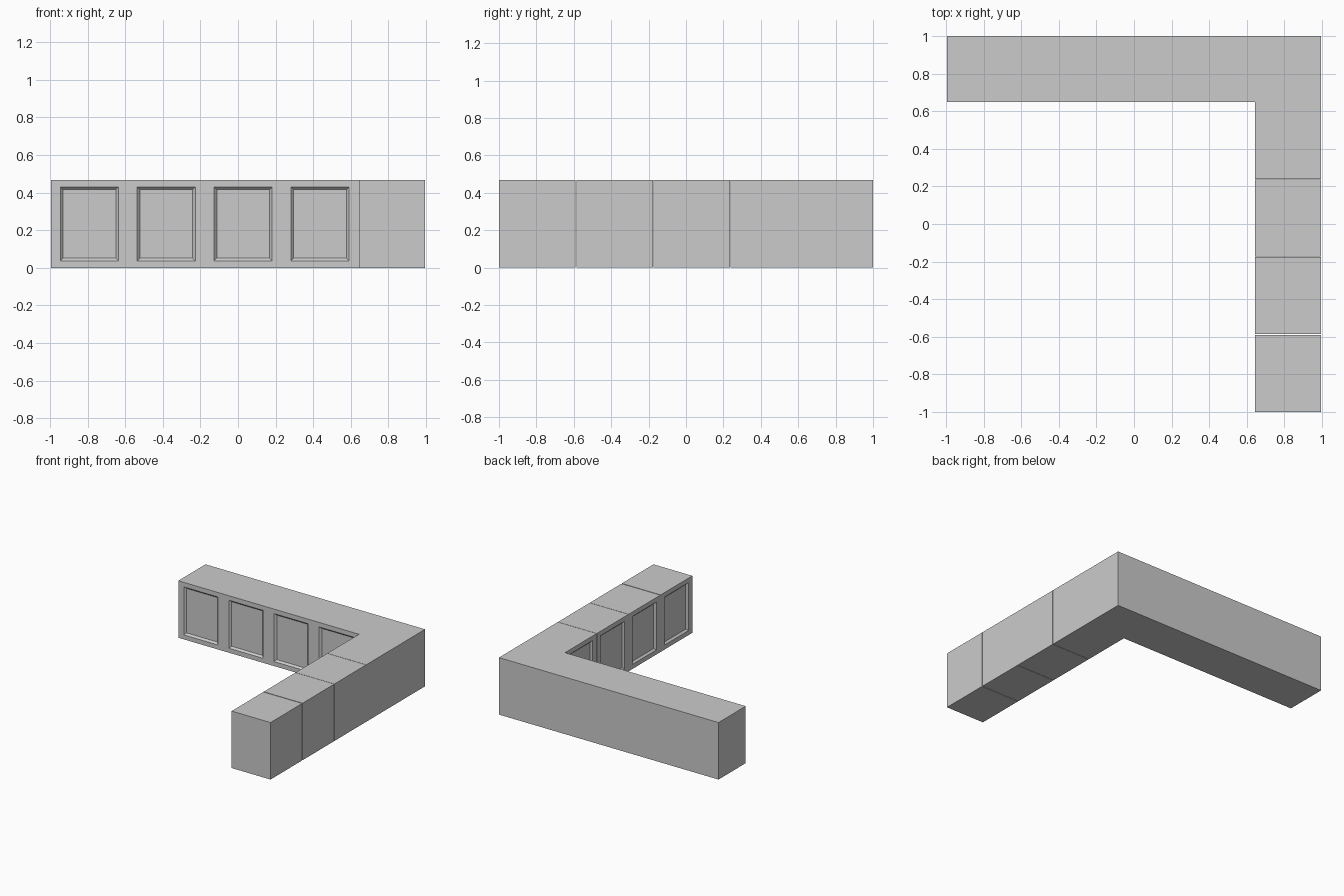
import bpy, bmesh
from math import pi
from mathutils import Matrix

if "Cube" in bpy.data.objects:
    bpy.data.objects.remove(bpy.data.objects["Cube"])

W, D, H = 0.409, 0.352, 0.467   # cabinet width, depth, height
GAP = 0.003


def add_object(name, bm, matrix):
    bmesh.ops.recalc_face_normals(bm, faces=bm.faces)
    mesh = bpy.data.meshes.new(name)
    bm.to_mesh(mesh)
    bm.free()
    obj = bpy.data.objects.new(name, mesh)
    obj.matrix_world = matrix
    bpy.context.collection.objects.link(obj)
    return obj


def box(w, d, h):
    """Box with one corner at the origin, front face on y = 0."""
    bm = bmesh.new()
    bmesh.ops.create_cube(bm, size=1, matrix=Matrix.Translation((w / 2, d / 2, h / 2))
                          @ Matrix.Diagonal((w, d, h, 1)))
    return bm


def cabinet(name, matrix):
    """Cabinet whose front door has a recessed panel with sloped edges."""
    bm = box(W, D, H)
    front = min(bm.faces, key=lambda f: f.calc_center_median().y)
    bmesh.ops.inset_region(bm, faces=[front], thickness=0.01)
    # door frame is wider at the sides than at the top and bottom
    for v in front.verts:
        v.co.x = 0.05 if v.co.x < W / 2 else W - 0.05
        v.co.z = 0.037 if v.co.z < H / 2 else H - 0.037
    bmesh.ops.inset_region(bm, faces=[front], thickness=0.02)
    for v in front.verts:
        v.co.y += 0.015
    return add_object(name, bm, matrix)


# back run, doors facing the front
for i in range(4):
    cabinet(f"back_cabinet_{i + 1}", Matrix.Translation((-0.995 + i * W, 1 - D, 0)))

# right run, doors facing left; thin gaps either side of the third cabinet
tops = [0.648, 0.648 - W - GAP, 0.648 - 2 * (W + GAP), -1 + W]
for i, y in enumerate(tops):
    cabinet(f"right_cabinet_{i + 1}",
            Matrix.Translation((0.995 - D, y, 0)) @ Matrix.Rotation(-pi / 2, 4, 'Z'))

# plain corner block
x0 = -0.995 + 4 * W
add_object("corner_cabinet", box(0.995 - x0, D, H), Matrix.Translation((x0, 1 - D, 0)))
